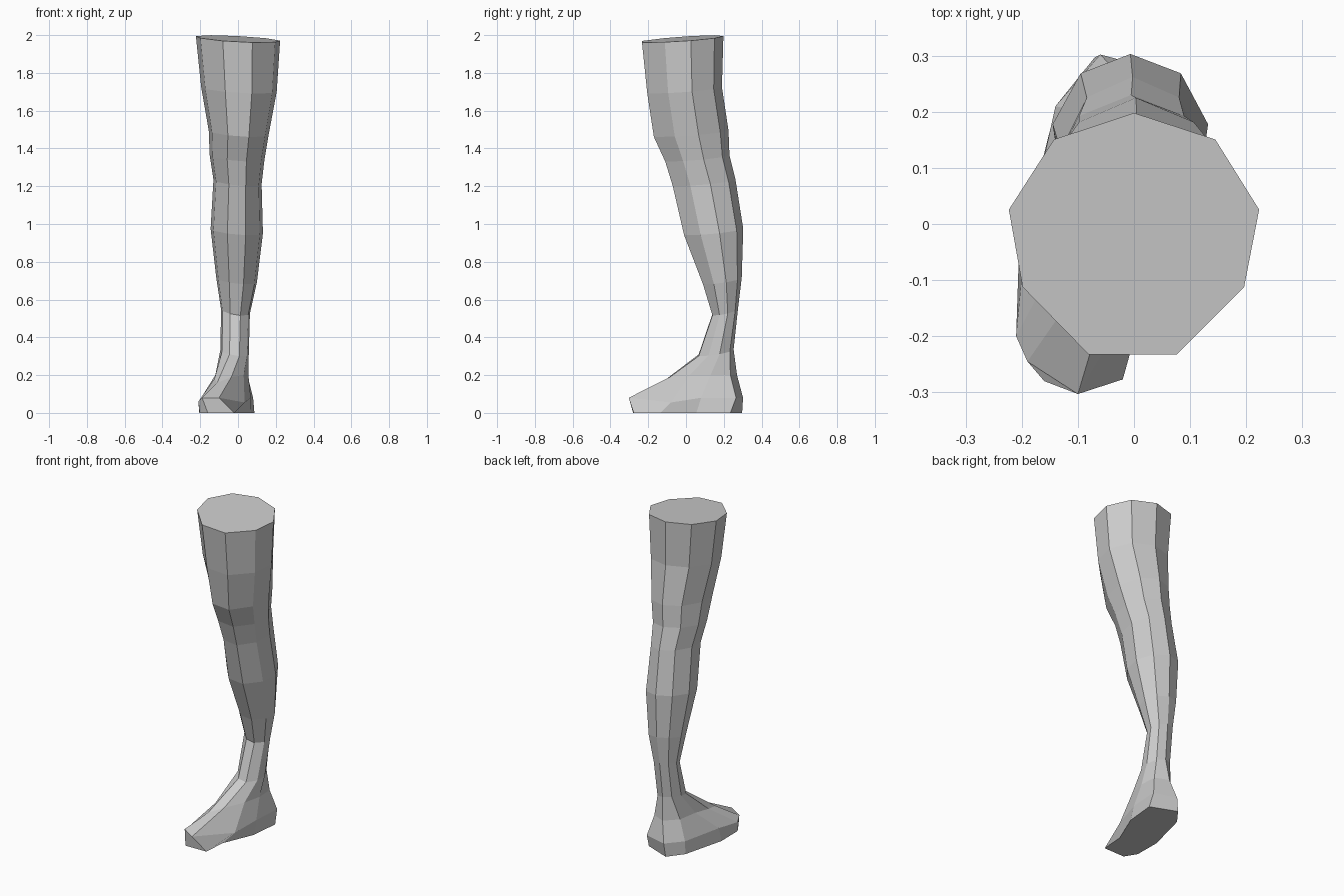
import bpy
import bmesh

cube = bpy.data.objects.get("Cube")
if cube:
    bpy.data.objects.remove(cube, do_unlink=True)

# Single flat grey
grey = bpy.data.materials.new("plain grey")
grey.use_nodes = True
colour = (0.6, 0.6, 0.6, 1.0)
grey.diffuse_color = colour
grey.node_tree.nodes["Principled BSDF"].inputs["Base Color"].default_value = colour

# Nine-sided cross-section, from the back round by +x:
# x from -1 to 1, y from 0 (front) to 1 (back)
SECTION = [(0, 1), (0.65, 0.89), (1, 0.6), (0.88, 0.28), (0.34, 0),
           (-0.36, 0), (-0.89, 0.28), (-1, 0.6), (-0.64, 0.89)]

# Thigh, knee, calf and ankle: height, min x, max x, front y, back y
LEG = [
    (1.98, -0.223, 0.223, -0.233, 0.198),
    (1.71, -0.195, 0.205, -0.205, 0.19),
    (1.48, -0.155, 0.162, -0.17, 0.225),
    (1.35, -0.15, 0.14, -0.11, 0.23),
    (1.22, -0.13, 0.125, -0.07, 0.262),
    (0.96, -0.145, 0.132, -0.01, 0.303),
    (0.70, -0.115, 0.10, 0.09, 0.295),
    (0.535, -0.09, 0.063, 0.14, 0.275),
    (0.32, -0.093, 0.057, 0.067, 0.252),
]

# Foot: instep, top edge of the toes and heel, sole
FOOT = [
    [(-0.03, 0.27, 0.2), (0.05, 0.235, 0.2), (0.055, 0.13, 0.2),
     (0.03, 0.02, 0.2), (-0.035, -0.085, 0.19), (-0.11, -0.13, 0.16),
     (-0.125, -0.04, 0.18), (-0.12, 0.08, 0.2), (-0.1, 0.2, 0.2)],
    [(-0.06, 0.302, 0.08), (0.08, 0.265, 0.08), (0.068, 0.08, 0.08),
     (0.035, -0.08, 0.055), (-0.1, -0.303, 0.08), (-0.19, -0.245, 0.08),
     (-0.21, -0.2, 0.06), (-0.195, -0.04, 0.08), (-0.14, 0.21, 0.08)],
    [(-0.07, 0.297, 0), (0.087, 0.235, 0), (0.07, 0.055, 0),
     (-0.01, -0.135, 0), (-0.02, -0.277, 0), (-0.16, -0.28, 0),
     (-0.203, -0.21, 0), (-0.205, -0.05, 0), (-0.14, 0.205, 0)],
]


def leg_ring(z, x0, x1, y0, y1):
    """Fit the section to its extents, tilted a little to the front and +x."""
    return [((x0 + x1) / 2 + sx * (x1 - x0) / 2,
             y0 + sy * (y1 - y0),
             z - 0.012 * sx + 0.03 * (sy - 0.5)) for sx, sy in SECTION]


# Loft the rings from thigh to sole and cap both ends
bm = bmesh.new()
rings = [[bm.verts.new(p) for p in ring]
         for ring in [leg_ring(*r) for r in LEG] + FOOT]
for upper, lower in zip(rings, rings[1:]):
    for i in range(9):
        j = (i + 1) % 9
        bm.faces.new((upper[i], upper[j], lower[j], lower[i]))
bm.faces.new(rings[0])
bm.faces.new(rings[-1])
bmesh.ops.recalc_face_normals(bm, faces=bm.faces)

mesh = bpy.data.meshes.new("leg_and_foot")
bm.to_mesh(mesh)
bm.free()
mesh.materials.append(grey)
leg = bpy.data.objects.new("leg_and_foot", mesh)
bpy.context.collection.objects.link(leg)
